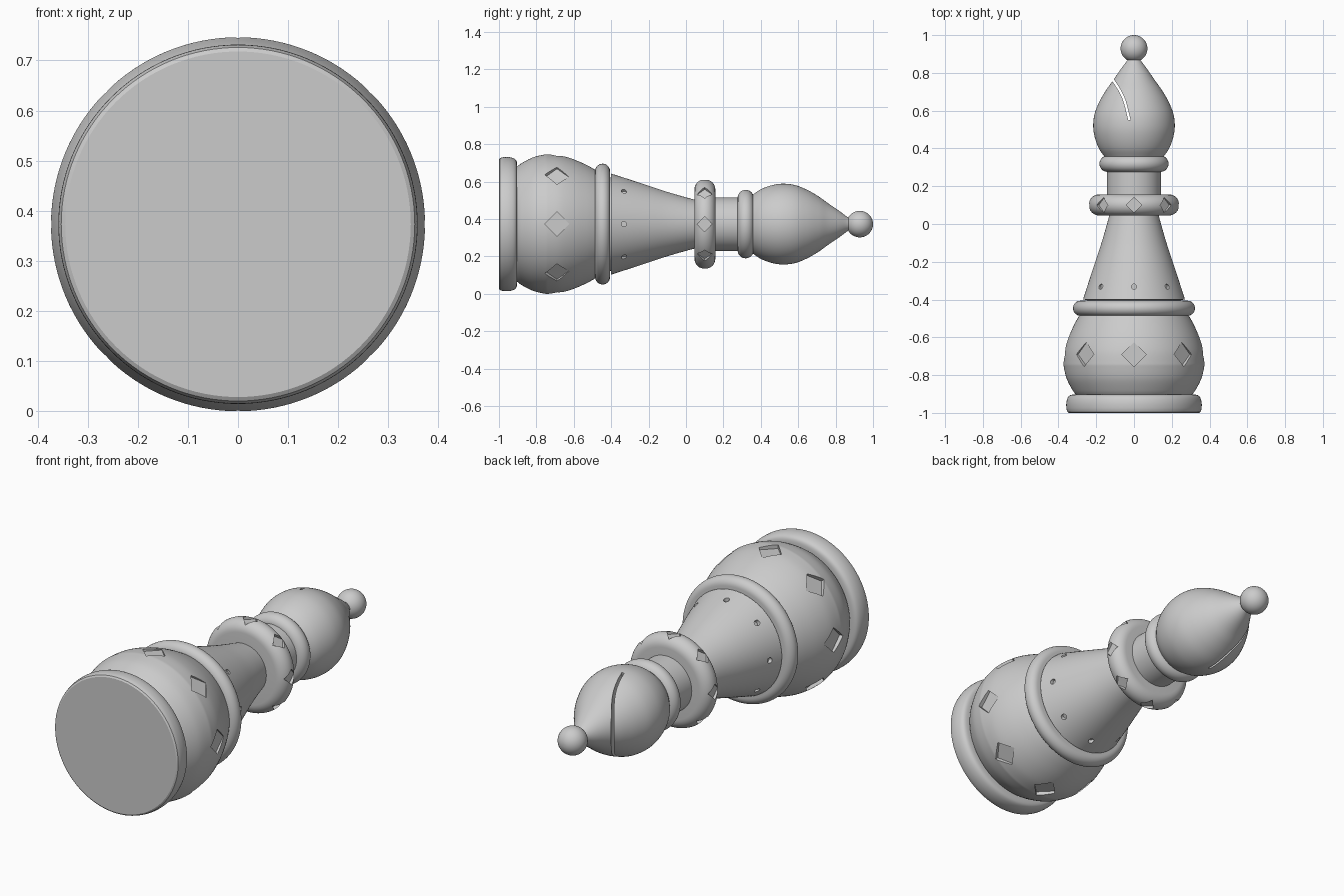
import bpy, bmesh
from math import pi, sin, cos
from mathutils import Matrix, Vector

AXIS_Z = 0.373
cube = bpy.data.objects.get("Cube")
if cube:
    bpy.data.objects.remove(cube)

grey = bpy.data.materials.new("plain_grey")
grey.use_nodes = True
grey.diffuse_color = (0.6, 0.6, 0.6, 1)
grey.node_tree.nodes["Principled BSDF"].inputs["Base Color"].default_value = grey.diffuse_color


def make_object(name, bm):
    bmesh.ops.recalc_face_normals(bm, faces=bm.faces)
    mesh = bpy.data.meshes.new(name)
    bm.to_mesh(mesh)
    bm.free()
    mesh.materials.append(grey)
    obj = bpy.data.objects.new(name, mesh)
    bpy.context.collection.objects.link(obj)
    return obj


def smooth_path(points, steps=8):
    """Catmull-Rom curve through the points."""
    pts = [Vector(p) for p in points]
    pts = [2 * pts[0] - pts[1]] + pts + [2 * pts[-1] - pts[-2]]
    out = []
    for a, b, c, d in zip(pts, pts[1:], pts[2:], pts[3:]):
        for i in range(steps):
            t = i / steps
            out.append(b + (c - a) * t / 2 + (2 * a - 5 * b + 4 * c - d) * t * t / 2
                       + (3 * b - a - 3 * c + d) * t ** 3 / 2)
    return out + [pts[-2]]


def turned(name, profile, segments=128):
    """Solid of revolution about the long axis from (radius, y) points."""
    bm = bmesh.new()
    path = [(0, profile[0][1])] + [tuple(p) for p in profile] + [(0, profile[-1][1])]
    verts = [bm.verts.new((r, y, AXIS_Z)) for r, y in path]
    edges = [bm.edges.new(pair) for pair in zip(verts, verts[1:])]
    bmesh.ops.spin(bm, geom=verts + edges, cent=(0, 0, AXIS_Z), axis=(0, 1, 0),
                   angle=2 * pi, steps=segments, use_merge=True)
    bmesh.ops.remove_doubles(bm, verts=bm.verts, dist=0.00005)
    return make_object(name, bm)


def ring(name, y0, y1, radius, inner):
    """Turned band with a half-round rim."""
    mid, half = (y0 + y1) / 2, (y1 - y0) / 2
    arc = [(radius - half + half * cos(a), mid + half * sin(a))
           for a in (-pi / 2 + pi * i / 16 for i in range(17))]
    return turned(name, [(inner, y0)] + arc + [(inner, y1)])


def radial_cutters(name, y, floor, size, sides):
    """Eight prisms pointing outward, each ending at the floor radius."""
    bm = bmesh.new()
    for k in range(8):
        place = (Matrix.Translation((0, y, AXIS_Z)) @ Matrix.Rotation(k * pi / 4, 4, "Y")
                 @ Matrix.Translation((0, 0, floor + 0.05)))
        bmesh.ops.create_cone(bm, cap_ends=True, segments=sides, radius1=size,
                              radius2=size, depth=0.1, matrix=place)
    # turn four-sided prisms so that a corner points along the long axis
    return make_object(name, bm)


def carve(obj, cutter):
    mod = obj.modifiers.new("carve", "BOOLEAN")
    mod.object, mod.operation, mod.solver = cutter, "DIFFERENCE", "EXACT"
    graph = bpy.context.evaluated_depsgraph_get()
    mesh = bpy.data.meshes.new_from_object(obj.evaluated_get(graph))
    obj.modifiers.clear()
    obj.data = mesh
    bpy.data.objects.remove(cutter)


# Base and belly
base = turned("base", [(0.345, -1)] + smooth_path(
    [(0.353, -0.995), (0.358, -0.975), (0.358, -0.945), (0.35, -0.918), (0.334, -0.905),
     (0.3, -0.902)], 4))
belly = turned("belly", smooth_path(
    [(0.302, -0.91), (0.325, -0.88), (0.356, -0.82), (0.371, -0.76), (0.373, -0.73),
     (0.367, -0.67), (0.346, -0.6), (0.315, -0.53), (0.282, -0.47)]))
lower_ring = ring("lower_ring", -0.486, -0.406, 0.323, 0.25)

# Flared skirt, collar and neck
skirt = turned("skirt", [(0.25, -0.42), (0.25, -0.402)] + smooth_path(
    [(0.27, -0.4), (0.238, -0.3), (0.205, -0.2), (0.172, -0.1), (0.143, 0), (0.127, 0.06)]))
collar = ring("collar", 0.045, 0.157, 0.24, 0.1)
neck = turned("neck", [(0.143, 0.15), (0.143, 0.29)])
upper_ring = ring("upper_ring", 0.276, 0.362, 0.183, 0.13)

# Head and finial
head = turned("head", smooth_path(
    [(0.152, 0.35), (0.186, 0.4), (0.208, 0.46), (0.216, 0.52), (0.208, 0.585),
     (0.182, 0.65), (0.147, 0.71), (0.111, 0.76), (0.07, 0.82), (0.035, 0.868), (0.03, 0.89)]))
finial = turned("finial", [(0.071 * sin(a), 0.929 - 0.071 * cos(a))
                           for a in (pi * i / 32 for i in range(1, 32))])

# Carved diamonds and small drilled dots
carve(belly, radial_cutters("belly_cutter", -0.69, 0.353, 0.065, 4))
carve(collar, radial_cutters("collar_cutter", 0.1, 0.222, 0.041, 4))
carve(skirt, radial_cutters("dot_cutter", -0.332, 0.234, 0.014, 20))

# Curved slit through the head
bm = bmesh.new()
path = smooth_path([(-0.024, 0.55), (-0.056, 0.667), (-0.108, 0.757), (-0.18, 0.85)], 6)
rows = []
for i, p in enumerate(path):
    along = (path[min(i + 1, len(path) - 1)] - path[max(i - 1, 0)]).normalized()
    side = Vector((-along.y, along.x)) * 0.006
    rows.append([bm.verts.new((q.x, q.y, z)) for q, z in
                 ((p + side, 0), (p - side, 0), (p - side, 1), (p + side, 1))])
for a, b in zip(rows, rows[1:]):
    for k in range(4):
        n = (k + 1) % 4
        bm.faces.new((a[k], a[n], b[n], b[k]))
bm.faces.new(rows[0])
bm.faces.new(rows[-1])
carve(head, make_object("slit_cutter", bm))

# Smooth shading with crisp edges
bpy.ops.object.select_all(action="DESELECT")
parts = [base, belly, lower_ring, skirt, collar, neck, upper_ring, head, finial]
for part in parts:
    part.select_set(True)
bpy.context.view_layer.objects.active = belly
bpy.ops.object.shade_smooth_by_angle(angle=pi / 6)
